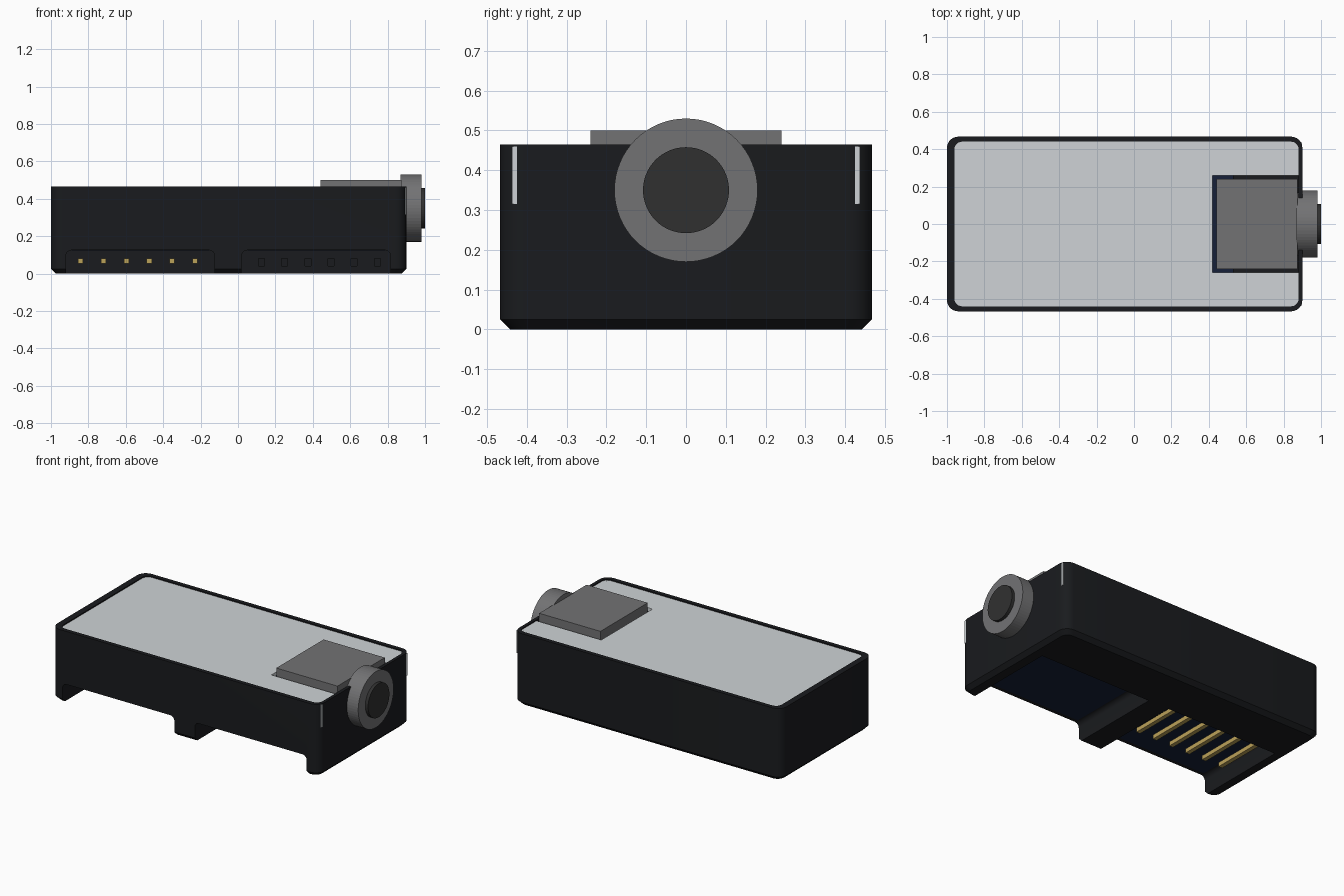
import bpy, bmesh, math
from mathutils import Vector

if "Cube" in bpy.data.objects:
    bpy.data.objects.remove(bpy.data.objects["Cube"])


def material(name, rgb):
    m = bpy.data.materials.new(name)
    m.diffuse_color = (*rgb, 1)
    m.use_nodes = True
    m.node_tree.nodes["Principled BSDF"].inputs["Base Color"].default_value = m.diffuse_color
    return m


BLACK = material("black_plastic", (0.010, 0.011, 0.013))
PALE = material("pale_panel", (0.62, 0.65, 0.67))
GREY = material("grey_metal", (0.17, 0.17, 0.175))
DARK = material("dark_grey", (0.03, 0.03, 0.03))
NAVY = material("navy_board", (0.008, 0.014, 0.04))
GOLD = material("gold_contact", (0.50, 0.36, 0.10))


def rounded(corners, steps=6):
    """Outline with rounded corners from (x, y, radius) for right-angled, ccw corners."""
    out = []
    for i, (x, y, r) in enumerate(corners):
        p = Vector((x, y))
        if r == 0:
            out.append(p)
            continue
        a = (Vector(corners[i - 1][:2]) - p).normalized()
        b = (Vector(corners[(i + 1) % len(corners)][:2]) - p).normalized()
        for k in range(steps + 1):
            t = k / steps * math.pi / 2
            out.append(p + a * r * (1 - math.sin(t)) + b * r * (1 - math.cos(t)))
    return out


def rect(x0, x1, y0, y1, r):
    return rounded([(x0, y0, r), (x1, y0, r), (x1, y1, r), (x0, y1, r)])


def loft(name, rings, mat, axis="z", smooth=False):
    """Skin a list of (outline, level) rings and cap both ends."""
    bm = bmesh.new()
    place = {"x": lambda p, h: (h, p[0], p[1]),
             "y": lambda p, h: (p[0], h, p[1]),
             "z": lambda p, h: (p[0], p[1], h)}[axis]
    loops = [[bm.verts.new(place(p, h)) for p in pts] for pts, h in rings]
    n = len(loops[0])
    for a, b in zip(loops, loops[1:]):
        for i in range(n):
            j = (i + 1) % n
            bm.faces.new((a[i], a[j], b[j], b[i]))
    bm.faces.new(loops[0][::-1])
    bm.faces.new(loops[-1])
    bmesh.ops.recalc_face_normals(bm, faces=bm.faces)
    me = bpy.data.meshes.new(name)
    bm.to_mesh(me)
    bm.free()
    ob = bpy.data.objects.new(name, me)
    bpy.context.collection.objects.link(ob)
    me.materials.append(mat)
    if smooth:
        shade(ob)
    return ob


def box(name, x, y, z, mat):
    return loft(name, [(rect(*x, *y, 0), z[0]), (rect(*x, *y, 0), z[1])], mat)


def activate(ob):
    bpy.ops.object.select_all(action="DESELECT")
    ob.select_set(True)
    bpy.context.view_layer.objects.active = ob


def shade(ob):
    activate(ob)
    bpy.ops.object.shade_smooth_by_angle(angle=math.radians(30))


def cut(ob, cutter):
    mod = ob.modifiers.new("cut", "BOOLEAN")
    mod.operation, mod.solver, mod.object = "DIFFERENCE", "EXACT", cutter
    activate(ob)
    bpy.ops.object.modifier_apply(modifier=mod.name)
    bpy.data.objects.remove(cutter)


def disc(name, r, x0, x1, mat, sides=64):
    pts = [(r * math.cos(i * math.tau / sides), 0.35 + r * math.sin(i * math.tau / sides))
           for i in range(sides)]
    return loft(name, [(pts, x0), (pts, x1)], mat, axis="x")


# Open-topped shell with chamfered foot
outer = rect(-1, 0.90, -0.467, 0.467, 0.06)
foot = rect(-0.975, 0.875, -0.442, 0.442, 0.045)
inner = rect(-0.96, 0.88, -0.44, 0.44, 0.04)
shell = loft("shell", [(foot, 0), (outer, 0.025), (outer, 0.465),
                       (inner, 0.465), (inner, 0.15)], BLACK)

# Two connector bays, open to the front and below
bays = [(-0.92, -0.125), (0.02, 0.815)]
for x0, x1 in bays:
    arch = rounded([(x0, -0.1, 0), (x1, -0.1, 0), (x1, 0.125, 0.03), (x0, 0.125, 0.03)])
    cut(shell, loft("bay_cutter", [(arch, -0.6), (arch, 0.155)], BLACK, axis="y"))

# Socket holes in the back wall of the second bay
for i in range(6):
    x = 0.125 + i * 0.124
    cut(shell, box("socket_cutter", (x - 0.016, x + 0.016), (0.1, 0.24), (0.04, 0.08), BLACK))
shade(shell)

# Board faces on the bay ceilings
for name, (x0, x1) in zip(("pin_bay_board", "socket_bay_board"), bays):
    box(name, (x0 + 0.03, x1 - 0.03), (-0.44, 0.155), (0.122, 0.135), NAVY)

# Contact pins in the first bay
for i in range(6):
    x = -0.842 + i * 0.1225
    box(f"contact_pin_{i + 1}", (x - 0.0135, x + 0.0135), (-0.236, 0.17), (0.053, 0.08), GOLD)

# Internal board, seen through the panel opening
box("main_board", (-0.955, 0.875), (-0.435, 0.435), (0.15, 0.19), NAVY)

# Top panel with an opening on the right edge
panel = rounded([(-0.96, -0.44, 0.015), (0.88, -0.44, 0.04), (0.88, -0.26, 0), (0.42, -0.26, 0),
                 (0.42, 0.26, 0), (0.88, 0.26, 0), (0.88, 0.44, 0.04), (-0.96, 0.44, 0.015)])
loft("top_panel", [(panel, 0.435), (panel, 0.458)], PALE)

# Panel tabs showing through the right-hand corners
for side, s in (("front", -1), ("back", 1)):
    y = sorted((s * 0.423, s * 0.437))
    box(f"{side}_panel_tab", (0.86, 0.897), y, (0.315, 0.46), PALE)

# Jack: housing, raised block, collar and centre
box("jack_housing", (0.53, 0.88), (-0.27, 0.27), (0.19, 0.42), BLACK)
box("jack_block", (0.44, 0.875), (-0.24, 0.24), (0.19, 0.50), GREY)
disc("jack_collar", 0.18, 0.87, 0.98, GREY)
disc("jack_centre", 0.108, 0.90, 1.0, DARK)
